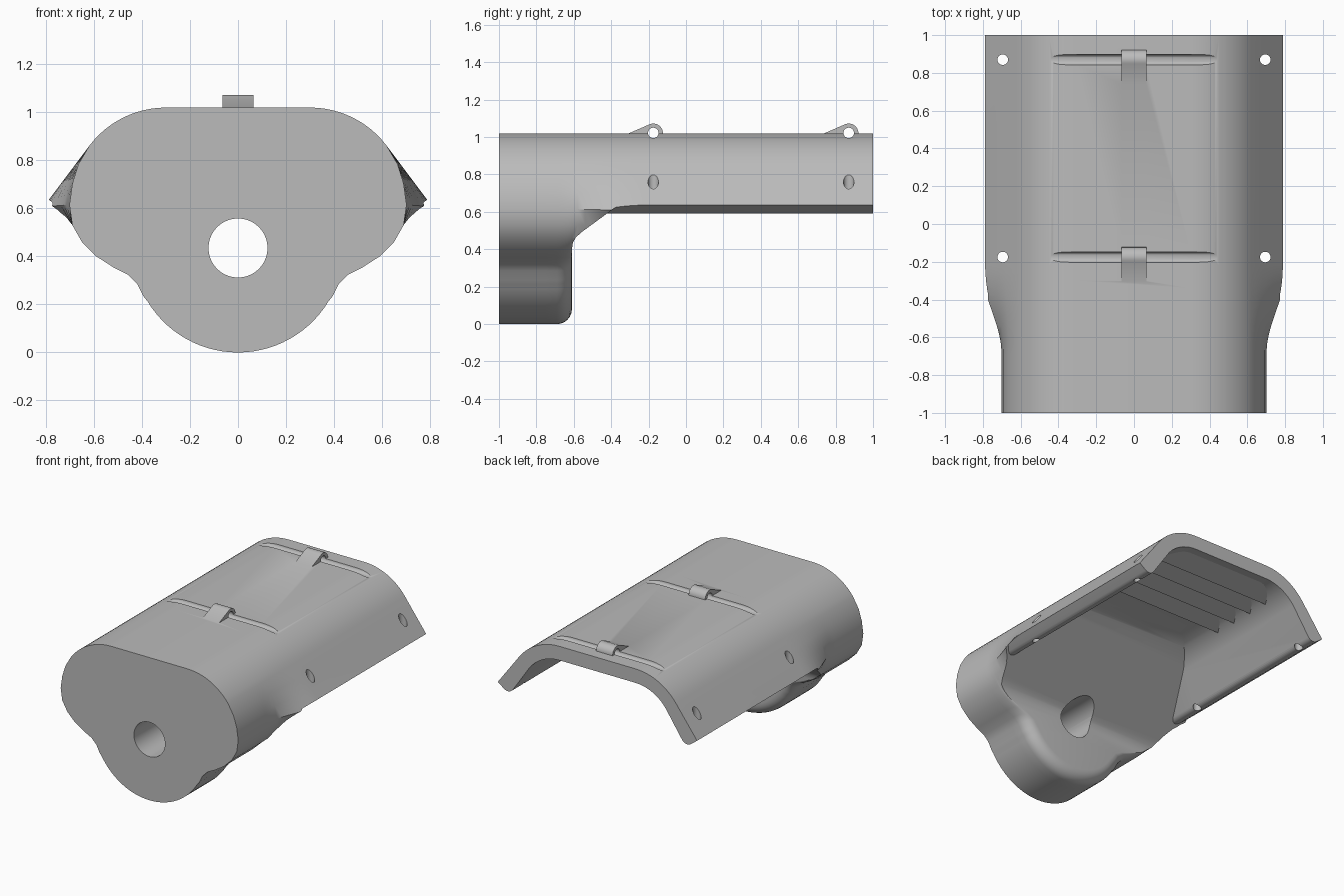
import bpy, bmesh, math
from mathutils import Vector

cube = bpy.data.objects.get("Cube")
if cube:
    bpy.data.objects.remove(cube, do_unlink=True)

grey = bpy.data.materials.new("satin_grey")
grey.use_nodes = True
grey.diffuse_color = (0.5, 0.5, 0.5, 1)
grey.node_tree.nodes["Principled BSDF"].inputs["Base Color"].default_value = (0.5, 0.5, 0.5, 1)


def loft(name, rings):
    """Closed solid through rings of matching points."""
    bm = bmesh.new()
    rows = [[bm.verts.new(p) for p in ring] for ring in rings]
    for a, b in zip(rows, rows[1:]):
        for i in range(len(a)):
            j = (i + 1) % len(a)
            bm.faces.new((a[i], a[j], b[j], b[i]))
    bm.faces.new(rows[0])
    bm.faces.new(rows[-1])
    bmesh.ops.recalc_face_normals(bm, faces=bm.faces)
    mesh = bpy.data.meshes.new(name)
    bm.to_mesh(mesh)
    bm.free()
    mesh.materials.append(grey)
    obj = bpy.data.objects.new(name, mesh)
    bpy.context.collection.objects.link(obj)
    return obj


def prism(name, pts, axis, lo, hi):
    """Extrude a 2D outline along an axis."""
    def place(p, h):
        co = list(p)
        co.insert("xyz".index(axis), h)
        return Vector(co)
    return loft(name, [[place(p, h) for p in pts] for h in (lo, hi)])


def arc(cx, cy, r, start, end, n):
    angles = [math.radians(start + (end - start) * i / n) for i in range(n + 1)]
    return [(cx + r * math.cos(a), cy + r * math.sin(a)) for a in angles]


def circle(cx, cy, r):
    return arc(cx, cy, r, 0, 360, 40)[:-1]


def boolean(target, tool, operation):
    mod = target.modifiers.new("cut", "BOOLEAN")
    mod.operation, mod.object, mod.solver = operation, tool, "EXACT"
    bpy.context.view_layer.objects.active = target
    bpy.ops.object.modifier_apply(modifier=mod.name)
    bpy.data.objects.remove(tool, do_unlink=True)


def smooth(lo, hi, v):
    t = min(1, max(0, (v - lo) / (hi - lo)))
    return t * t * (3 - 2 * t)


def mirrored(half):
    return half + [(-x, z) for x, z in reversed(half) if x > 1e-4]


# Outer shape: rounded head outline that flares into straight wings
SLOPE = 36.87
shoulder = arc(0.3, 0.62, 0.4, 90, SLOPE, 12)
waist = [(0.69, 0.53), (0.65, 0.46), (0.59, 0.4), (0.52, 0.355),
         (0.46, 0.325), (0.42, 0.285), (0.395, 0.235)]
lobe = arc(0, 0.44, 0.44, -31, -90, 14)
head = shoulder + [(0.665, 0.783), (0.69, 0.703), (0.702, 0.615)] + waist + lobe
wing = shoulder + [(0.68, 0.78), (0.74, 0.7), (0.81, 0.607)] + waist + lobe


def section(y):
    flare = smooth(-0.68, -0.22, y)
    d = min(0.08, max(0, y + 0.69))
    shrink = (0.08 - math.sqrt(0.0064 - d * d)) / 0.44
    half = []
    for a, b in zip(head, wing):
        x, z = (p + (q - p) * flare for p, q in zip(a, b))
        k = 1 - shrink * smooth(0.45, 0.25, z)   # rounded rear rim of the lobe
        half.append((x * k, 0.44 + (z - 0.44) * k))
    return [(x, y, z) for x, z in mirrored(half)]


rim = [-0.69 + 0.08 * math.sin(math.radians(a)) for a in range(0, 91, 15)]
flare_ys = [-0.58 + 0.04 * i for i in range(10)]
shell = loft("cover_shell", [section(y) for y in [-1, -0.75] + rim + flare_ys + [1]])

# Cavity: inner arch with rounded lips, limited by the sloping rear wall
inner = arc(0.3, 0.62, 0.3, 90, SLOPE, 12)
lip = arc(0.71, 0.64, 0.05, 180 + SLOPE, 270 + SLOPE, 8)
cavity = prism("cavity_cutter", mirrored(inner + lip + [(1.0, 0.795), (1.0, -0.2)]), "y", -0.9, 1.2)
rear_wall = [(-0.61, -0.3), (-0.61, 0.4), (-0.605, 0.435), (-0.59, 0.462), (-0.56, 0.49),
             (-0.08, 0.842), (0, 0.89), (0.08, 0.915), (0.15, 0.94), (1.3, 0.94), (1.3, -0.3)]
boolean(cavity, prism("rear_wall_cutter", rear_wall, "x", -1.5, 1.5), "INTERSECT")
boolean(shell, cavity, "DIFFERENCE")

# Bore through the head
boolean(shell, prism("bore_cutter", circle(0, 0.435, 0.123), "y", -1.2, 0), "DIFFERENCE")

# Strap bridges, strap channels and lip holes
for y in (-0.175, 0.87):
    bridge = arc(y, 1.02, 0.052, -40, 115, 16) + [(y - 0.135, 1.018), (y - 0.135, 0.98)]
    boolean(shell, prism("bridge", bridge, "x", -0.065, 0.065), "UNION")
    boolean(shell, prism("channel_cutter", circle(y, 1.022, 0.028), "x", -0.7, 0.7), "DIFFERENCE")
    for x in (-0.695, 0.695):
        boolean(shell, prism("lip_hole_cutter", circle(x, y, 0.028), "z", 0.4, 0.95), "DIFFERENCE")

# Sawtooth grip ribs under the roof
ribs = [prism("grip_rib", [(y, 0.87), (y + 0.14, 0.92), (y + 0.14, 0.935), (y - 0.02, 0.935)],
              "x", -0.47, 0.47) for y in (0.31, 0.475, 0.64, 0.8)]

# Shading
bpy.ops.object.select_all(action="DESELECT")
for obj in [shell] + ribs:
    obj.select_set(True)
bpy.context.view_layer.objects.active = shell
bpy.ops.object.shade_smooth_by_angle(angle=math.radians(30))
